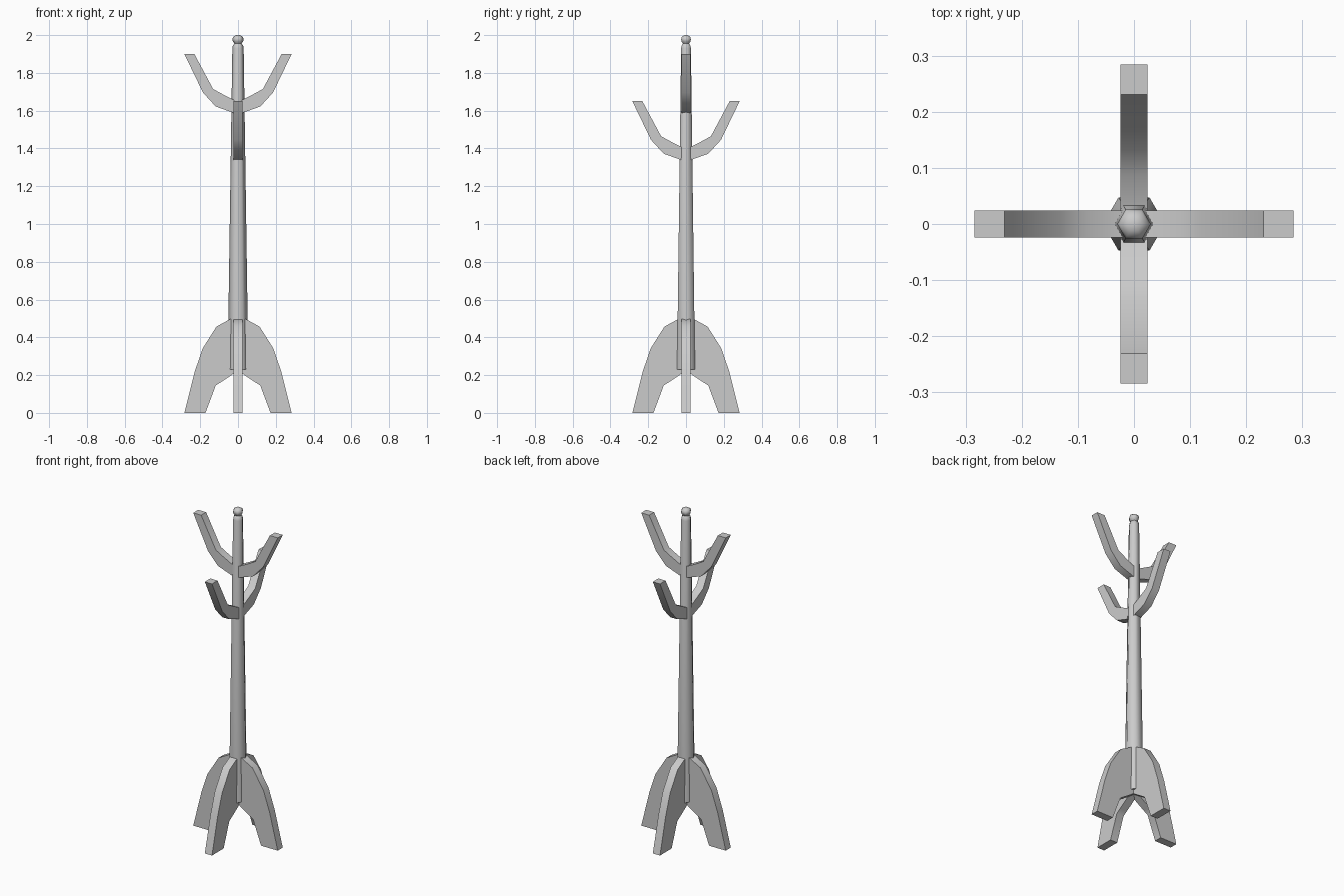
import bpy, bmesh
from math import radians, cos, sin, pi

if "Cube" in bpy.data.objects:
    bpy.data.objects.remove(bpy.data.objects["Cube"])


def finish(name, bm, angle):
    bmesh.ops.recalc_face_normals(bm, faces=bm.faces)
    mesh = bpy.data.meshes.new(name)
    bm.to_mesh(mesh)
    bm.free()
    obj = bpy.data.objects.new(name, mesh)
    bpy.context.collection.objects.link(obj)
    bpy.ops.object.select_all(action='DESELECT')
    obj.select_set(True)
    bpy.context.view_layer.objects.active = obj
    bpy.ops.object.shade_smooth_by_angle(angle=radians(angle))
    return obj


def lathe(name, profile, sides):
    """Stack of rings with sides corners, capped at both ends."""
    bm = bmesh.new()
    rings = [[bm.verts.new((r * cos(2 * pi * i / sides), r * sin(2 * pi * i / sides), z))
              for i in range(sides)] for r, z in profile]
    for a, b in zip(rings, rings[1:]):
        for i in range(sides):
            j = (i + 1) % sides
            bm.faces.new((a[i], a[j], b[j], b[i]))
    bm.faces.new(rings[0])
    bm.faces.new(rings[-1])
    return finish(name, bm, 65)


def branch_pair(name, outer, inner, turn=0.0, dz=0.0, half=0.024):
    """Mirrored plank: strips between an outer and inner curve, tip to centre."""
    bm = bmesh.new()
    full = [[(x, z) for x, z in c] + [(-x, z) for x, z in reversed(c) if x > 0]
            for c in (outer, inner)]
    rows = []
    for (xo, zo), (xi, zi) in zip(*full):
        rows.append([bm.verts.new(p) for p in (
            (xo, -half, zo + dz), (xo, half, zo + dz),
            (xi, half, zi + dz), (xi, -half, zi + dz))])
    for a, b in zip(rows, rows[1:]):
        for i in range(4):
            j = (i + 1) % 4
            bm.faces.new((a[i], a[j], b[j], b[i]))
    bm.faces.new(rows[0])
    bm.faces.new(rows[-1])
    obj = finish(name, bm, 40)
    obj.rotation_euler.z = turn
    return obj


# Tapered six-sided pole with a rounded finial
lathe("pole", [(0.055, 0.23), (0.051, 0.5), (0.03, 1.93), (0.027, 1.945),
               (0.019, 1.955), (0.027, 1.966), (0.03, 1.977),
               (0.026, 1.99), (0.014, 1.998), (0.004, 2.0)], 6)

# Coat arms: upper pair along x, lower pair along y
arm_outer = [(0.284, 1.9), (0.185, 1.695), (0.118, 1.622), (0.02, 1.587), (0, 1.585)]
arm_inner = [(0.231, 1.9), (0.132, 1.715), (0.085, 1.689), (0.025, 1.658), (0, 1.655)]
branch_pair("upper_arms", arm_outer, arm_inner)
branch_pair("lower_arms", arm_outer, arm_inner, pi / 2, -0.25)

# Curved feet crossing under the pole
leg_outer = [(0.284, 0), (0.23, 0.215), (0.188, 0.34), (0.114, 0.457), (0.035, 0.5), (0, 0.5)]
leg_inner = [(0.172, 0), (0.118, 0.145), (0.09, 0.163), (0.055, 0.186), (0.02, 0.21), (0, 0.222)]
branch_pair("side_legs", leg_outer, leg_inner)
branch_pair("front_back_legs", leg_outer, leg_inner, pi / 2)
